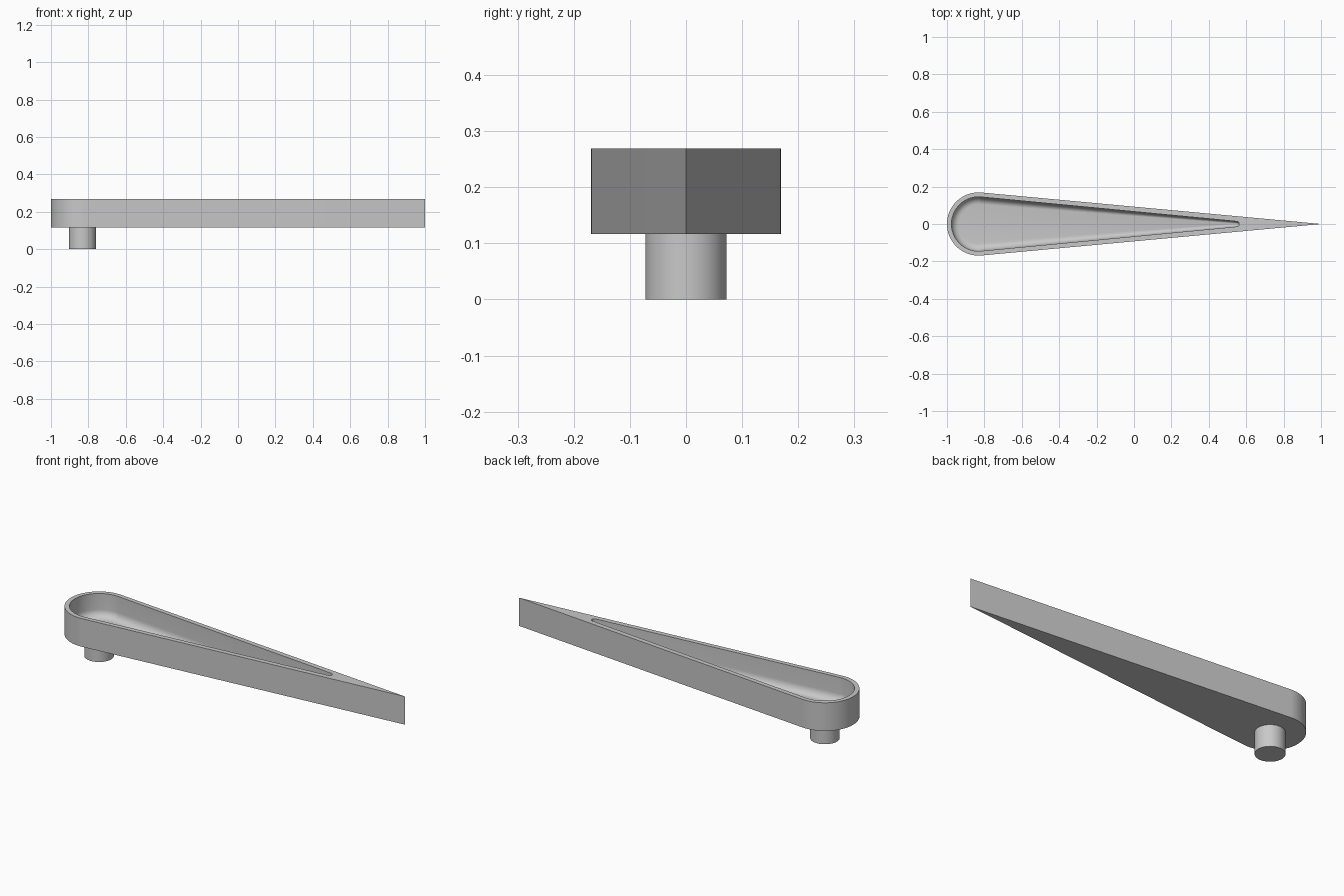
import bpy, bmesh, math

cube = bpy.data.objects.get("Cube")
if cube:
    bpy.data.objects.remove(cube, do_unlink=True)

grey = bpy.data.materials.new("plain grey")
grey.use_nodes = True
grey.diffuse_color = (0.58, 0.58, 0.58, 1)
grey.node_tree.nodes["Principled BSDF"].inputs["Base Color"].default_value = (0.58, 0.58, 0.58, 1)

HUB_X = -0.831
BASE, TOP, FLOOR = 0.117, 0.269, 0.142


def teardrop(big, small, small_x, z, n=48, m=12):
    """Outline of a large hub circle joined by tangents to a small end circle."""
    a = math.acos((big - small) / (small_x - HUB_X))
    pts = []
    for i in range(n + 1):
        t = a + (2 * math.pi - 2 * a) * i / n
        pts.append((HUB_X + big * math.cos(t), big * math.sin(t), z))
    for i in range(m + 1):
        t = -a + 2 * a * i / m
        pts.append((small_x + small * math.cos(t), small * math.sin(t), z))
    return pts


def finish(obj):
    obj.data.materials.append(grey)
    bpy.ops.object.select_all(action="DESELECT")
    obj.select_set(True)
    bpy.context.view_layer.objects.active = obj
    bpy.ops.object.shade_smooth_by_angle(angle=math.radians(30))


# Pointed arm: outer wall, rim, hollow pocket with a rounded floor edge
rings = [teardrop(0.169, 0, 1, BASE), teardrop(0.169, 0, 1, TOP)]
rings.append(teardrop(0.145, 0.014, 0.548, TOP))
FILLET, STEPS = 0.04, 8
for k in range(STEPS + 1):
    t = math.pi / 2 * k / STEPS
    run = 1 - math.cos(t)
    rings.append(teardrop(0.145 - FILLET * run, 0.014 * (1 - 0.85 * run), 0.548,
                          FLOOR + FILLET * (1 - math.sin(t))))

bm = bmesh.new()
loops = [[bm.verts.new(p) for p in ring] for ring in rings]
count = len(loops[0])
for low, high in zip(loops, loops[1:]):
    for i in range(count):
        j = (i + 1) % count
        bm.faces.new((low[i], low[j], high[j], high[i]))
bm.faces.new(loops[0][::-1])
bm.faces.new(loops[-1])
bmesh.ops.remove_doubles(bm, verts=bm.verts, dist=1e-5)
bmesh.ops.recalc_face_normals(bm, faces=bm.faces)
mesh = bpy.data.meshes.new("pointed_arm")
bm.to_mesh(mesh)
bm.free()
arm = bpy.data.objects.new("pointed_arm", mesh)
bpy.context.collection.objects.link(arm)
finish(arm)

# Round pivot peg under the hub
bpy.ops.mesh.primitive_cylinder_add(vertices=48, radius=0.0725, depth=BASE,
                                    location=(HUB_X, 0, BASE / 2))
peg = bpy.context.object
peg.name = "pivot_peg"
finish(peg)
